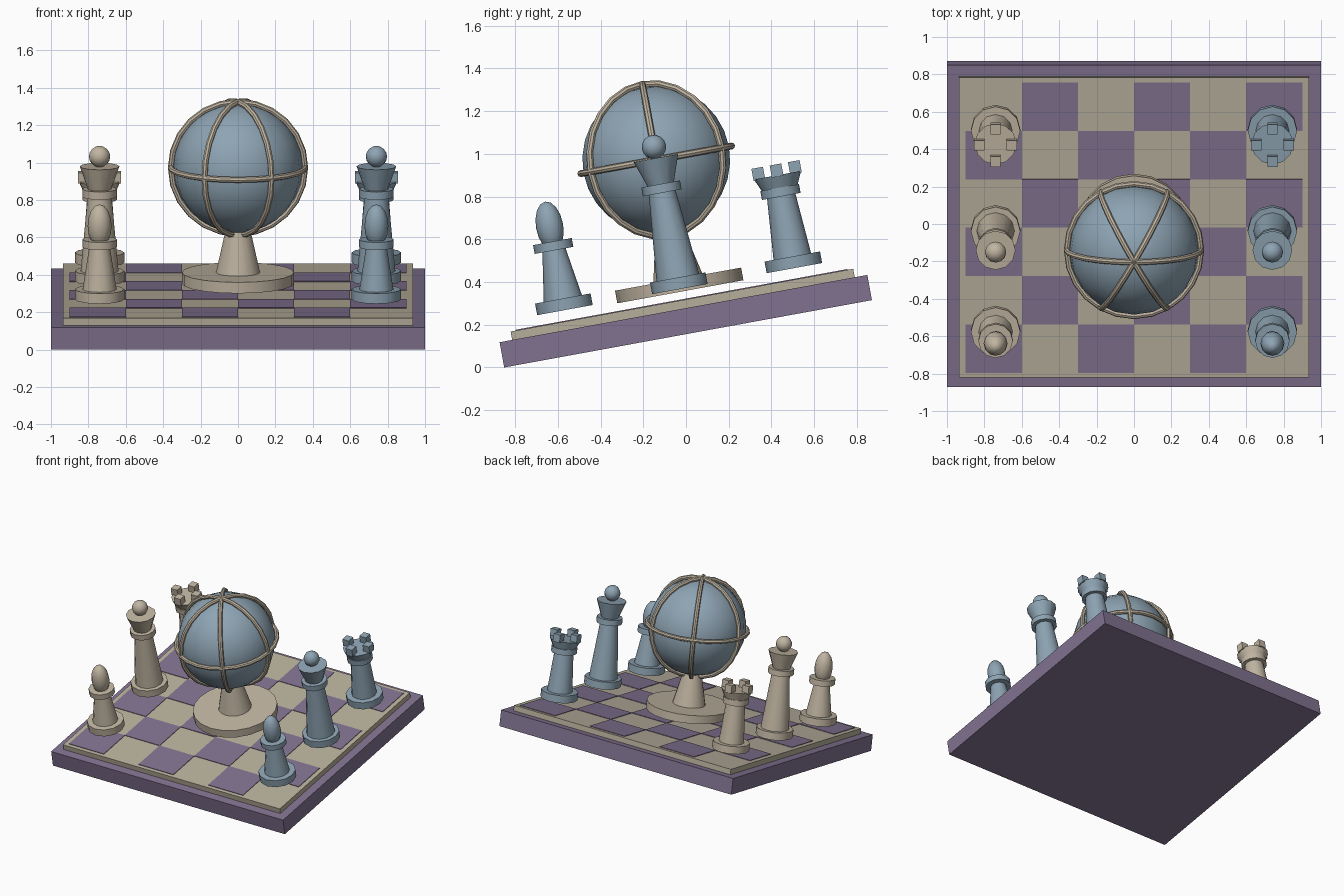
import bpy, bmesh, math
from mathutils import Matrix, Vector

if "Cube" in bpy.data.objects:
    bpy.data.objects.remove(bpy.data.objects["Cube"], do_unlink=True)


def material(name, rgb):
    mat = bpy.data.materials.new(name)
    mat.use_nodes = True
    mat.diffuse_color = (*rgb, 1)
    mat.node_tree.nodes["Principled BSDF"].inputs["Base Color"].default_value = (*rgb, 1)
    return mat


PURPLE = material("dusty_purple", (0.22, 0.17, 0.28))
CREAM = material("board_cream", (0.47, 0.43, 0.33))
BEIGE = material("warm_beige", (0.53, 0.46, 0.36))
BLUE = material("slate_blue", (0.27, 0.37, 0.45))

# The whole set leans back: its frame has the board's underside as its floor
DEPTH = 1.75
TILT = (Matrix.Translation((0, -0.851, 0)) @ Matrix.Rotation(0.181, 4, 'X')
        @ Matrix.Translation((0, DEPTH / 2, 0)))


def finish(name, bm, mat, smooth=True):
    mesh = bpy.data.meshes.new(name)
    bm.to_mesh(mesh)
    bm.free()
    mesh.materials.append(mat)
    obj = bpy.data.objects.new(name, mesh)
    bpy.context.collection.objects.link(obj)
    obj.matrix_world = TILT
    if smooth:
        bpy.ops.object.select_all(action='DESELECT')
        obj.select_set(True)
        bpy.context.view_layer.objects.active = obj
        bpy.ops.object.shade_smooth_by_angle(angle=math.radians(40))
    return obj


def add_box(bm, centre, size):
    bmesh.ops.create_cube(bm, size=1, matrix=Matrix.Translation(centre)
                          @ Matrix.Diagonal((*size, 1)))


def box(name, centre, size, mat):
    bm = bmesh.new()
    add_box(bm, centre, size)
    return finish(name, bm, mat, False)


def cone(name, x, y, low, high, r_low, r_high, mat, sides=12):
    bm = bmesh.new()
    bmesh.ops.create_cone(bm, cap_ends=True, segments=sides, radius1=r_low,
                          radius2=r_high, depth=high - low,
                          matrix=Matrix.Translation((x, y, (low + high) / 2)))
    return finish(name, bm, mat)


def ball(name, centre, radius, mat, stretch=1, u=12, v=8):
    bm = bmesh.new()
    bmesh.ops.create_uvsphere(bm, u_segments=u, v_segments=v, radius=radius,
                              matrix=Matrix.Translation(centre)
                              @ Matrix.Diagonal((1, 1, stretch, 1)))
    return finish(name, bm, mat)


def ring(name, centre, rotation, mat, major=0.359, minor=0.016, steps=24, sides=8):
    bm = bmesh.new()
    loops = []
    for i in range(steps):
        a = math.tau * i / steps
        loop = []
        for j in range(sides):
            b = math.tau * j / sides
            r = major + minor * math.cos(b)
            point = Vector((r * math.cos(a), r * math.sin(a), minor * math.sin(b)))
            loop.append(bm.verts.new(rotation @ point + Vector(centre)))
        loops.append(loop)
    for i in range(steps):
        p, q = loops[i], loops[(i + 1) % steps]
        for j in range(sides):
            k = (j + 1) % sides
            bm.faces.new((p[j], q[j], q[k], p[k]))
    return finish(name, bm, mat)


# Board
box("board_base", (0, 0, 0.06), (2, DEPTH, 0.12), PURPLE)
box("board_panel", (0, 0, 0.14), (1.87, 1.63, 0.04), CREAM)
bm = bmesh.new()
for row in range(6):
    for col in range(6):
        if (row + col) % 2 == 0:
            add_box(bm, ((col - 2.5) * 0.3, (row - 2.5) * 0.263, 0.1615),
                    (0.3, 0.263, 0.005))
finish("dark_squares", bm, PURPLE, False)

# Globe on its stand
HUB = (0, 0, 0.828)
cone("globe_foot", 0, 0, 0.2, 0.26, 0.3, 0.3, BEIGE, 20)
cone("globe_stem", 0, 0, 0.25, 0.495, 0.12, 0.065, BEIGE, 16)
ball("globe", HUB, 0.346, BLUE, u=20, v=14)
ring("globe_equator", HUB, Matrix.Identity(3), BEIGE)
for i in range(3):
    turn = Matrix.Rotation(math.radians(60 * i), 3, 'Z') @ Matrix.Rotation(math.pi / 2, 3, 'X')
    ring(f"globe_meridian_{i + 1}", HUB, turn, BEIGE)


def stem(name, x, y, collar, r_low, r_high, mat):
    # Foot, tapered body and collar shared by every piece
    cone(name + "_foot", x, y, 0.213, 0.268, 0.132, 0.132, mat)
    cone(name + "_body", x, y, 0.26, collar, r_low, r_high, mat)
    cone(name + "_collar", x, y, collar - 0.021, collar + 0.021, 0.092, 0.092, mat)


# Chess pieces: beige on the right, blue on the left
for side, sign, mat in (("right", -1, BEIGE), ("left", 1, BLUE)):
    x = 0.74 * sign

    name = side + "_bishop"
    stem(name, x, -0.547, 0.518, 0.092, 0.052, mat)
    ball(name + "_head", (x, -0.547, 0.612), 0.064, mat, stretch=1.83)

    name = side + "_king"
    stem(name, x, 0, 0.692, 0.102, 0.062, mat)
    cone(name + "_crown", x, 0, 0.71, 0.836, 0.062, 0.106, mat)
    ball(name + "_ball", (x, 0, 0.889), 0.057, mat)

    name = side + "_rook"
    y = 0.545
    stem(name, x, y, 0.575, 0.09, 0.066, mat)
    cone(name + "_head", x, y, 0.594, 0.655, 0.085, 0.112, mat)
    bm = bmesh.new()
    for dx, dy in ((1, 0), (-1, 0), (0, 1), (0, -1)):
        add_box(bm, (x + dx * 0.087, y + dy * 0.087, 0.677), (0.055, 0.055, 0.058))
    finish(name + "_battlements", bm, mat, False)
